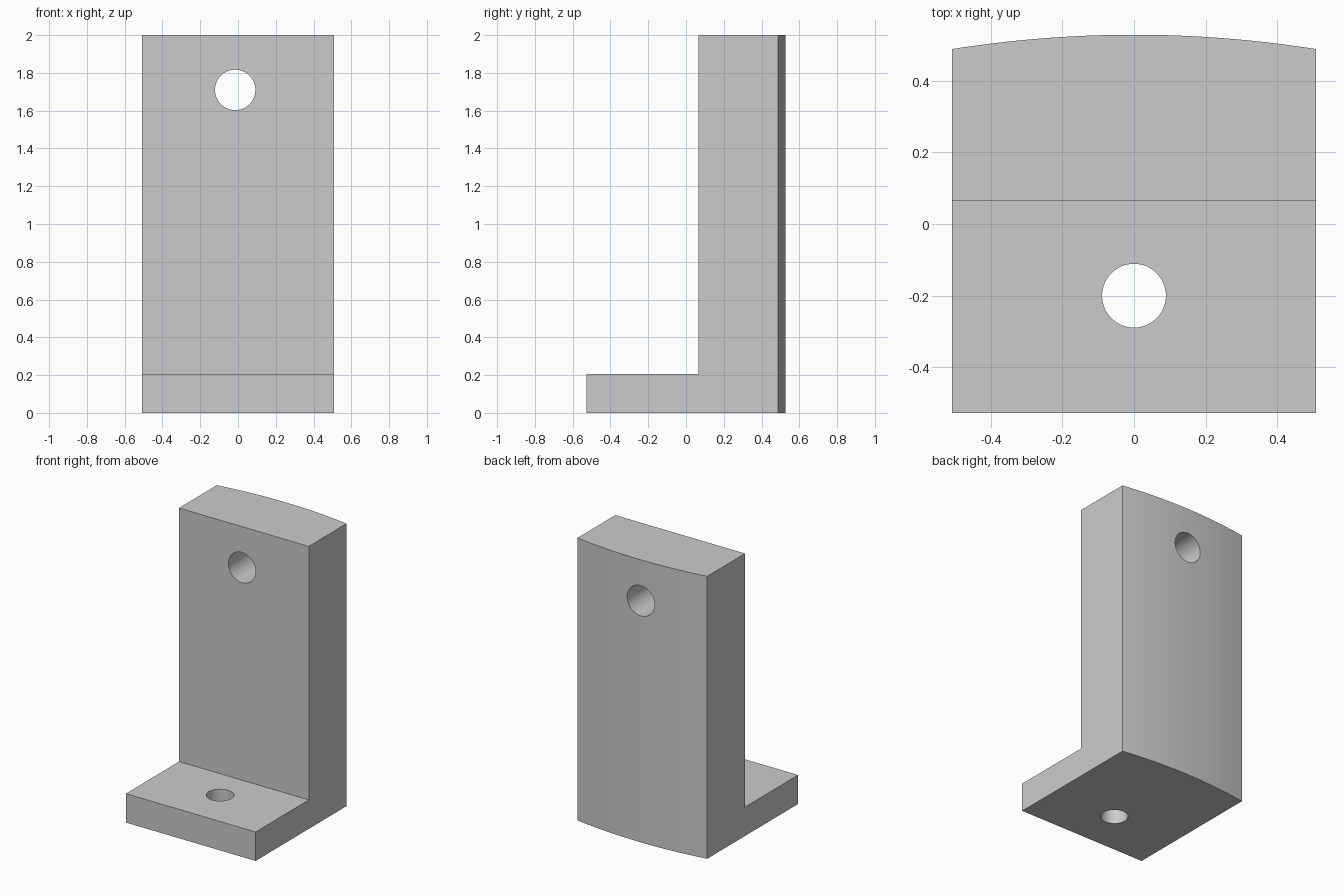
import bpy
import math

cube = bpy.data.objects.get("Cube")
if cube:
    bpy.data.objects.remove(cube, do_unlink=True)

HALF = 0.508              # half width of the bracket
FRONT, STEP, EDGE, CROWN = -0.528, 0.066, 0.488, 0.528
FOOT_TOP, TOP = 0.205, 2.0

# Plain grey material
grey = bpy.data.materials.new("plain grey")
grey.use_nodes = True
colour = (0.6, 0.6, 0.6, 1)
grey.diffuse_color = colour
grey.node_tree.nodes["Principled BSDF"].inputs["Base Color"].default_value = colour


def cross_section(x, back):
    """L-shaped side profile, with its back at the given depth."""
    return [(x, FRONT, 0), (x, back, 0), (x, back, TOP),
            (x, STEP, TOP), (x, STEP, FOOT_TOP), (x, FRONT, FOOT_TOP)]


def prism(name, low, high):
    """Solid between two matching outlines."""
    n = len(low)
    faces = [tuple(range(n))[::-1], tuple(range(n, 2 * n))]
    faces += [(i, (i + 1) % n, (i + 1) % n + n, i + n) for i in range(n)]
    mesh = bpy.data.meshes.new(name)
    mesh.from_pydata(low + high, [], faces)
    mesh.materials.append(grey)
    obj = bpy.data.objects.new(name, mesh)
    bpy.context.collection.objects.link(obj)
    return obj


# Upright and foot are one L-shaped solid with a flat back
bracket = prism("angle_bracket", cross_section(-HALF, EDGE), cross_section(HALF, EDGE))

# Shallow arc that replaces the flat back
sag = CROWN - EDGE
radius = (HALF ** 2 + sag ** 2) / (2 * sag)
half_angle = math.asin(HALF / radius)
STEPS = 32
arc = []
for i in range(STEPS + 1):
    a = half_angle * (1 - 2 * i / STEPS)
    arc.append((radius * math.sin(a), CROWN - radius + radius * math.cos(a)))
plan = [(-HALF, STEP), (HALF, STEP)] + arc
upright = prism("upright", [(x, y, 0) for x, y in plan], [(x, y, TOP) for x, y in plan])


def apply_boolean(target, other, operation):
    mod = target.modifiers.new(operation.title(), "BOOLEAN")
    mod.operation = operation
    mod.solver = "EXACT"
    mod.object = other
    bpy.ops.object.select_all(action="DESELECT")
    bpy.context.view_layer.objects.active = target
    target.select_set(True)
    bpy.ops.object.modifier_apply(modifier=mod.name)
    bpy.data.objects.remove(other, do_unlink=True)


apply_boolean(bracket, upright, "UNION")


def drill(location, r, rotation=(0, 0, 0)):
    """Round through hole."""
    bpy.ops.mesh.primitive_cylinder_add(vertices=64, radius=r, depth=1.2,
                                        location=location, rotation=rotation)
    cutter = bpy.context.object
    cutter.hide_render = True
    cutter.data.materials.append(grey)
    apply_boolean(bracket, cutter, "DIFFERENCE")


# Bolt holes through the upright and the foot
drill((-0.015, 0.3, 1.71), 0.107, (math.pi / 2, 0, 0))
drill((0, -0.2, 0), 0.089)

# Smooth curved surfaces, sharp edges
bpy.context.view_layer.objects.active = bracket
bracket.select_set(True)
bpy.ops.object.shade_smooth_by_angle(angle=math.radians(25))
